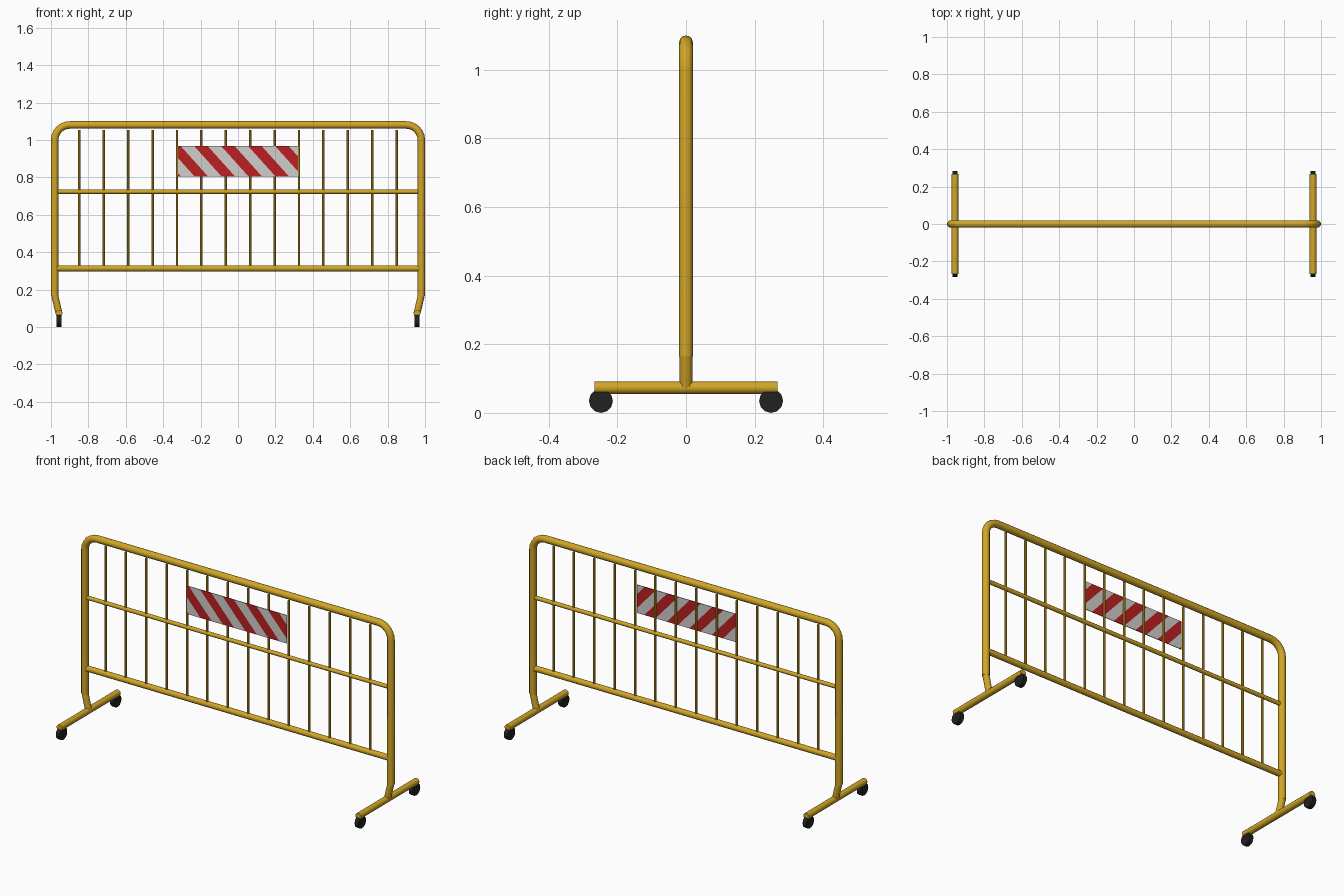
import bpy, bmesh, math
from mathutils import Vector

cube = bpy.data.objects.get("Cube")
if cube:
    bpy.data.objects.remove(cube, do_unlink=True)


def material(name, rgb):
    m = bpy.data.materials.new(name)
    m.use_nodes = True
    m.diffuse_color = (*rgb, 1)
    m.node_tree.nodes["Principled BSDF"].inputs["Base Color"].default_value = (*rgb, 1)
    return m


YELLOW = material("yellow paint", (0.64, 0.38, 0.02))
BLACK = material("black rubber", (0.015, 0.015, 0.015))
WHITE = material("sign white", (0.64, 0.62, 0.60))
RED = material("sign red", (0.50, 0.014, 0.016))


def finish(bm, name, mats, smooth=True):
    mesh = bpy.data.meshes.new(name)
    bm.to_mesh(mesh)
    bm.free()
    obj = bpy.data.objects.new(name, mesh)
    bpy.context.collection.objects.link(obj)
    for m in mats:
        mesh.materials.append(m)
    if smooth:
        bpy.ops.object.select_all(action="DESELECT")
        obj.select_set(True)
        bpy.context.view_layer.objects.active = obj
        bpy.ops.object.shade_smooth_by_angle(angle=math.radians(40))
    return obj


def rod(name, start, end, radius, sides=12, mat=YELLOW, smooth=True):
    start, end = Vector(start), Vector(end)
    axis = end - start
    bm = bmesh.new()
    bmesh.ops.create_cone(bm, cap_ends=True, segments=sides, radius1=radius,
                          radius2=radius, depth=axis.length)
    turn = Vector((0, 0, 1)).rotation_difference(axis.normalized()).to_matrix()
    bmesh.ops.rotate(bm, verts=bm.verts, matrix=turn)
    bmesh.ops.translate(bm, verts=bm.verts, vec=(start + end) / 2)
    return finish(bm, name, [mat], smooth)


# Main tube: a hoop with rounded upper corners, swept around a path
SIDE, TOP, BEND, TUBE = 0.98, 1.08, 0.08, 0.02
KNEE = 0.165
half = [(SIDE, KNEE)]
for i in range(7):
    a = math.radians(15 * i)
    half.append((SIDE - BEND + BEND * math.cos(a), TOP - BEND + BEND * math.sin(a)))
path = half + [(-x, z) for x, z in reversed(half)]

bm = bmesh.new()
rings = []
for i, (x, z) in enumerate(path):
    p = Vector((x, 0, z))
    before = Vector((path[max(i - 1, 0)][0], 0, path[max(i - 1, 0)][1]))
    j = min(i + 1, len(path) - 1)
    after = Vector((path[j][0], 0, path[j][1]))
    d = (after - before).normalized()
    if 0 < i < len(path) - 1:
        d = ((p - before).normalized() + (after - p).normalized()).normalized()
    normal = Vector((d.z, 0, -d.x))
    ring = []
    for k in range(12):
        a = math.tau * k / 12
        ring.append(bm.verts.new(p + TUBE * (math.cos(a) * normal
                                             + math.sin(a) * Vector((0, 1, 0)))))
    rings.append(ring)
for r0, r1 in zip(rings, rings[1:]):
    for k in range(12):
        n = (k + 1) % 12
        bm.faces.new((r0[k], r0[n], r1[n], r1[k]))
bm.faces.new(rings[0])
bm.faces.new(rings[-1])
bmesh.ops.recalc_face_normals(bm, faces=bm.faces)
finish(bm, "main_frame", [YELLOW])

# Horizontal rails
rod("middle_rail", (-SIDE, 0, 0.723), (SIDE, 0, 0.723), 0.0115)
rod("lower_rail", (-SIDE, 0, 0.313), (SIDE, 0, 0.313), 0.0165)

# Upright bars
BARS, GAP = 14, 0.1305
for i in range(BARS):
    x = (i - (BARS - 1) / 2) * GAP
    rod(f"upright_bar_{i + 1}", (x, 0, 0.313), (x, 0, 1.053), 0.0065, 8)

# Leg ends, feet and wheels on both sides
FOOT_X, FOOT_Z = 0.957, 0.073
for side, s in (("left", 1), ("right", -1)):
    rod(f"{side}_leg_end", (s * SIDE, 0, KNEE + 0.003), (s * FOOT_X, 0, FOOT_Z), 0.0185)
    rod(f"{side}_foot", (s * FOOT_X, -0.267, FOOT_Z), (s * FOOT_X, 0.267, FOOT_Z), 0.0185)
    for end, e in (("front", -1), ("back", 1)):
        rod(f"{side}_{end}_wheel", (s * FOOT_X - 0.0125, e * 0.248, 0.035),
            (s * FOOT_X + 0.0125, e * 0.248, 0.035), 0.035, 12, BLACK, False)

# Sign plate, cut along slanted stripe edges
W, Z0, Z1, FRONT, BACK = 0.32, 0.805, 0.968, -0.0105, -0.0065
SLOPE, PERIOD, START = 0.9, 0.1443, -0.235
bm = bmesh.new()
bmesh.ops.create_cube(bm, size=1)
bmesh.ops.scale(bm, verts=bm.verts, vec=(2 * W, BACK - FRONT, Z1 - Z0))
bmesh.ops.translate(bm, verts=bm.verts, vec=(0, (FRONT + BACK) / 2, (Z0 + Z1) / 2))
for i in range(-4, 9):
    bmesh.ops.bisect_plane(bm, geom=bm.verts[:] + bm.edges[:] + bm.faces[:],
                           plane_co=(START + i * PERIOD / 2, 0, Z1),
                           plane_no=(1, 0, SLOPE))
for f in bm.faces:
    c = f.calc_center_median()
    phase = (c.x + SLOPE * (c.z - Z1) - START) / PERIOD
    f.material_index = 1 if phase % 1 < 0.5 else 0
finish(bm, "striped_sign", [WHITE, RED], False)
